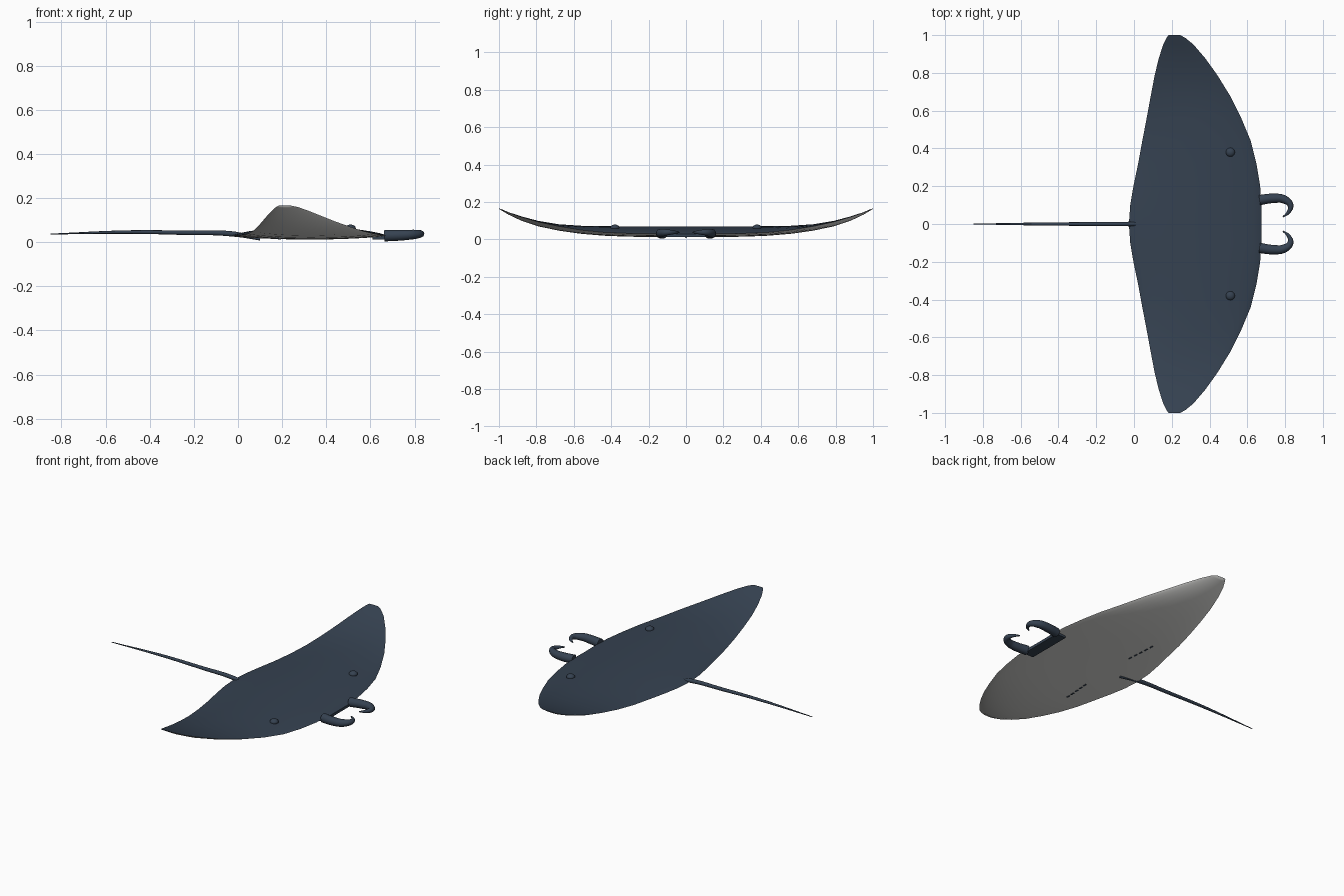
import bpy, bmesh, math
from mathutils import Vector

if "Cube" in bpy.data.objects:
    bpy.data.objects.remove(bpy.data.objects["Cube"])


def material(name, rgb):
    m = bpy.data.materials.new(name)
    m.diffuse_color = (*rgb, 1)
    m.use_nodes = True
    m.node_tree.nodes["Principled BSDF"].inputs["Base Color"].default_value = m.diffuse_color
    return m


NAVY = material("slate navy", (0.036, 0.054, 0.082))
BELLY = material("pale belly", (0.74, 0.74, 0.72))


def finish(obj, angle=50):
    bpy.ops.object.select_all(action='DESELECT')
    obj.select_set(True)
    bpy.context.view_layer.objects.active = obj
    bpy.ops.object.shade_smooth_by_angle(angle=math.radians(angle))


def from_bmesh(name, bm, mats, angle=50):
    bmesh.ops.recalc_face_normals(bm, faces=bm.faces)
    me = bpy.data.meshes.new(name)
    bm.to_mesh(me)
    bm.free()
    for m in mats:
        me.materials.append(m)
    obj = bpy.data.objects.new(name, me)
    bpy.context.collection.objects.link(obj)
    finish(obj, angle)
    return obj


def tube(name, points, mat, res=4):
    """Tapered tube along (x, y, z, radius) points."""
    cu = bpy.data.curves.new(name, 'CURVE')
    cu.dimensions = '3D'
    cu.bevel_depth = 1.0
    cu.bevel_resolution = res
    cu.resolution_u = 8
    cu.use_fill_caps = True
    sp = cu.splines.new('BEZIER')
    sp.bezier_points.add(len(points) - 1)
    for bp, (x, y, z, r) in zip(sp.bezier_points, points):
        bp.co = (x, y, z)
        bp.radius = r
        bp.handle_left_type = bp.handle_right_type = 'AUTO'
    cu.materials.append(mat)
    obj = bpy.data.objects.new(name, cu)
    bpy.context.collection.objects.link(obj)
    bpy.ops.object.select_all(action='DESELECT')
    obj.select_set(True)
    bpy.context.view_layer.objects.active = obj
    bpy.ops.object.convert(target='MESH')
    finish(bpy.context.view_layer.objects.active)


# Half-span stations: y, trailing x, leading x, rim z, rise above rim, drop below rim
STATIONS = [
    (0.00, -0.027, 0.672, 0.030, 0.040, 0.018),
    (0.10, -0.020, 0.674, 0.030, 0.040, 0.018),
    (0.20, -0.003, 0.668, 0.031, 0.039, 0.018),
    (0.32, 0.022, 0.648, 0.033, 0.037, 0.018),
    (0.44, 0.044, 0.618, 0.038, 0.033, 0.018),
    (0.56, 0.067, 0.568, 0.050, 0.023, 0.020),
    (0.68, 0.089, 0.508, 0.070, 0.011, 0.023),
    (0.79, 0.110, 0.440, 0.094, 0.005, 0.024),
    (0.88, 0.132, 0.375, 0.120, 0.003, 0.020),
    (0.95, 0.155, 0.315, 0.144, 0.002, 0.011),
    (0.985, 0.172, 0.272, 0.159, 0.002, 0.005),
    (1.00, 0.182, 0.245, 0.165, 0.001, 0.002),
]
N = 14  # chord divisions on each surface


def surface_z(x, y, top=False):
    y = abs(y)
    for a, b in zip(STATIONS, STATIONS[1:]):
        if a[0] <= y <= b[0]:
            f = (y - a[0]) / (b[0] - a[0])
            s = [p + (q - p) * f for p, q in zip(a, b)]
            break
    u = (2 * x - s[1] - s[2]) / (s[2] - s[1])
    h = max(0, 1 - u * u) ** 0.75
    return s[3] + (s[4] if top else -s[5]) * h


# Body disc: closed chord sections lofted wing tip to wing tip
bm = bmesh.new()
rings = []
spans = [(-s[0], s) for s in reversed(STATIONS[1:])] + [(s[0], s) for s in STATIONS]
for y, (_, x0, x1, rim, up, down) in spans:
    ring = []
    for k in range(2 * N):
        a = math.pi * k / N
        h = abs(math.sin(a)) ** 1.5
        z = rim + (up if k <= N else -down) * h
        ring.append(bm.verts.new(((x0 + x1) / 2 + (x1 - x0) / 2 * math.cos(a), y, z)))
    rings.append(ring)
for r0, r1 in zip(rings, rings[1:]):
    for k in range(2 * N):
        j = (k + 1) % (2 * N)
        f = bm.faces.new((r0[k], r0[j], r1[j], r1[k]))
        f.material_index = 0 if k < N else 1   # dark back, pale belly
for ring in (rings[0], rings[-1]):
    bm.faces.new(ring)
from_bmesh("body_disc", bm, [NAVY, BELLY], 80)

# Tail whip, rooted just through the belly
tube("tail", [(0.10, 0, 0.014, 0.006), (-0.02, 0, 0.037, 0.012),
              (-0.25, 0, 0.043, 0.010), (-0.50, 0, 0.046, 0.008),
              (-0.85, 0, 0.037, 0.002)], NAVY)

# Mouth plate under the front rim
bm = bmesh.new()
bmesh.ops.create_cube(bm, size=1)
bmesh.ops.scale(bm, vec=(0.065, 0.28, 0.016), verts=bm.verts)
bmesh.ops.translate(bm, vec=(0.642, 0, 0.020), verts=bm.verts)
from_bmesh("mouth", bm, [NAVY], 30)

for side, label in ((1, "left"), (-1, "right")):
    # Curled head fin
    tube("head_fin_" + label,
         [(0.665, side * 0.127, 0.030, 0.027), (0.74, side * 0.136, 0.032, 0.025),
          (0.795, side * 0.130, 0.035, 0.022), (0.828, side * 0.100, 0.038, 0.016),
          (0.819, side * 0.064, 0.038, 0.010), (0.788, side * 0.037, 0.038, 0.003)],
         NAVY, 5)
    # Eye
    bm = bmesh.new()
    bmesh.ops.create_uvsphere(bm, u_segments=20, v_segments=12, radius=0.024)
    bmesh.ops.scale(bm, vec=(1, 1, 0.7), verts=bm.verts)
    bmesh.ops.translate(bm, vec=(0.51, side * 0.38, surface_z(0.51, 0.38, True) + 0.002),
                        verts=bm.verts)
    from_bmesh("eye_" + label, bm, [NAVY])
    # Row of five gill slits on the belly
    bm = bmesh.new()
    for i in range(5):
        x, y = 0.19 - 0.004 * i, side * (0.195 + 0.04 * i)
        v = bmesh.ops.create_cube(bm, size=1)["verts"]
        bmesh.ops.scale(bm, vec=(0.008, 0.022, 0.006), verts=v)
        bmesh.ops.translate(bm, vec=Vector((x, y, surface_z(x, y))), verts=v)
    from_bmesh("gill_slits_" + label, bm, [NAVY], 30)
